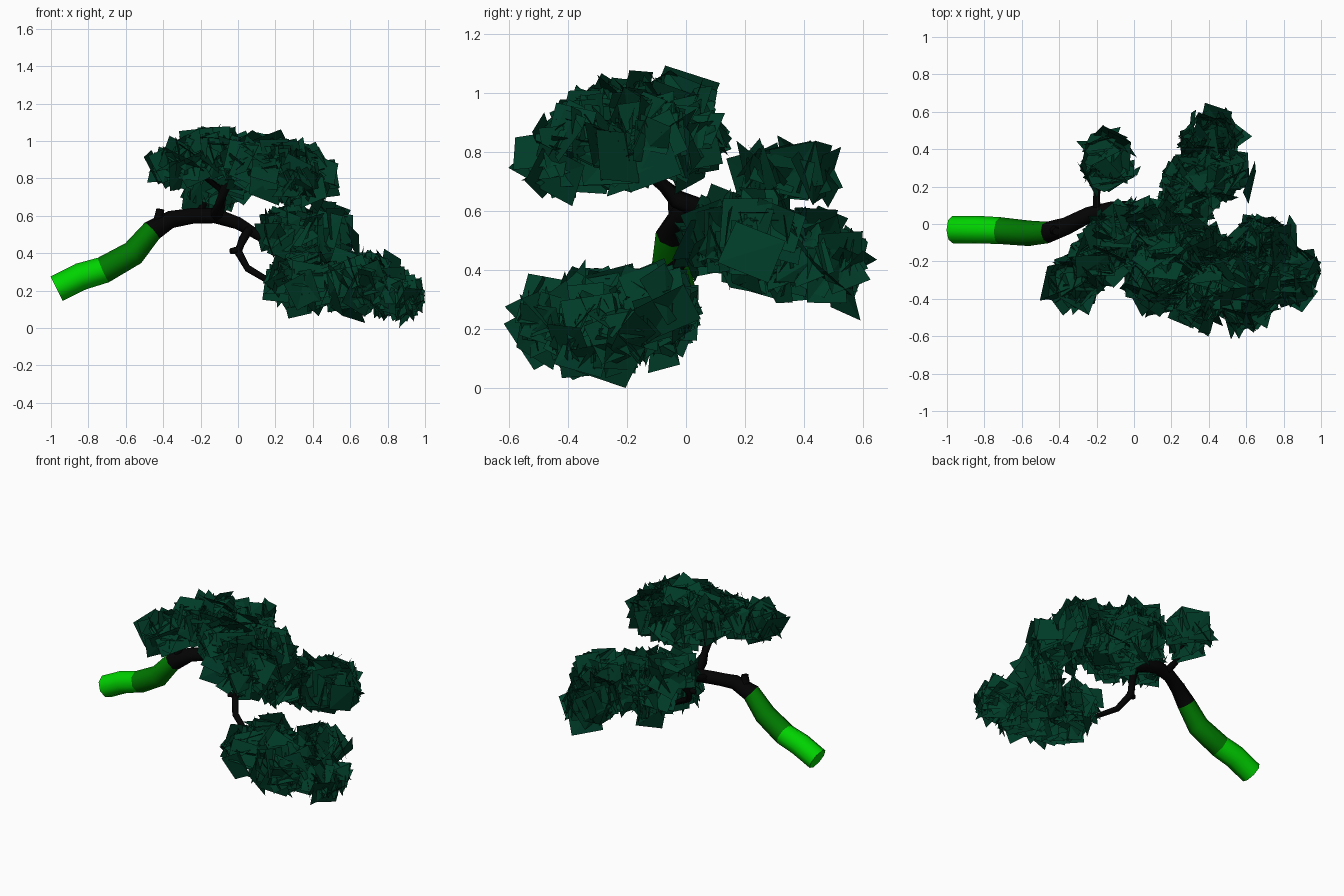
import bpy, bmesh, math, random
from mathutils import Vector

random.seed(4)
cube = bpy.data.objects.get("Cube")
if cube:
    bpy.data.objects.remove(cube)


def material(name, rgb):
    m = bpy.data.materials.new(name)
    m.use_nodes = True
    m.diffuse_color = (*rgb, 1)
    m.node_tree.nodes["Principled BSDF"].inputs["Base Color"].default_value = (*rgb, 1)
    return m


bright = material("bright green", (0.0, 0.65, 0.0))
mid = material("middle green", (0.0, 0.19, 0.0))
bark = material("black bark", (0.001, 0.001, 0.001))
leaf = material("dark leaf green", (0.0, 0.044, 0.021))


def finish(name, bm, mats):
    mesh = bpy.data.meshes.new(name)
    bm.to_mesh(mesh)
    bm.free()
    for m in mats:
        mesh.materials.append(m)
    obj = bpy.data.objects.new(name, mesh)
    bpy.context.collection.objects.link(obj)


def tube(name, path, mats, bands=(), sides=8):
    """Tapered tube through (x, y, z, radius); bands are ring indices where the colour changes."""
    bm = bmesh.new()
    pts = [Vector(p[:3]) for p in path]
    rings = []
    for i, p in enumerate(pts):
        t = (pts[min(i + 1, len(pts) - 1)] - pts[max(i - 1, 0)]).normalized()
        ref = Vector((0.3, 1, 0.2)) if abs(t.y) < 0.8 else Vector((1, 0, 0))
        u = t.cross(ref).normalized()
        v = t.cross(u)
        rings.append([bm.verts.new(p + path[i][3] * (u * math.cos(a) + v * math.sin(a)))
                      for a in (math.tau * k / sides for k in range(sides))])
    for i in range(len(rings) - 1):
        for k in range(sides):
            n = (k + 1) % sides
            f = bm.faces.new((rings[i][k], rings[i][n], rings[i + 1][n], rings[i + 1][k]))
            f.material_index = sum(i >= b for b in bands)
            f.smooth = True
    bm.faces.new(rings[0])
    bm.faces.new(rings[-1]).material_index = len(bands)
    bmesh.ops.recalc_face_normals(bm, faces=bm.faces)
    finish(name, bm, mats)


def foliage(name, lobes, density=1100):
    """Open-bottomed clump of folded leaf cards over several domed lobes."""
    bm = bmesh.new()
    for centre, (rx, ry, rz) in lobes:
        centre = Vector(centre)
        for _ in range(int(density * (rx * ry + rx * rz + ry * rz))):
            # directions cover the dome and its rim, leaving the underside hollow
            d = Vector([random.gauss(0, 1) for _ in range(3)])
            d.z = abs(d.z) - 0.35
            d.normalize()
            c = centre + Vector((d.x * rx, d.y * ry, d.z * rz)) * random.uniform(0.6, 1.0)
            # cards face outward and stand fairly upright
            n = Vector((d.x, d.y, d.z * 0.6)) + Vector([random.gauss(0, 0.35) for _ in range(3)])
            n.normalize()
            u = n.cross(Vector((0, 0, 1))).normalized()
            v = n.cross(u)
            roll = random.uniform(-0.5, 0.5)
            u, v = u * math.cos(roll) + v * math.sin(roll), v * math.cos(roll) - u * math.sin(roll)
            w, h = random.uniform(0.06, 0.1), random.uniform(0.06, 0.095)
            corners = []
            for su, sv in ((-1, -1), (1, -1), (1, 1), (-1, 1)):
                p = c + u * su * w + v * sv * h + n * random.uniform(-0.035, 0.035)
                p.z = max(p.z, 0)
                p.x = min(p.x, 1)
                corners.append(bm.verts.new(p))
            bm.faces.new(corners[:3])
            bm.faces.new((corners[0], corners[2], corners[3]))
    finish(name, bm, [leaf])


# Main limb: bright green butt, middle green, then bark
tube("main_limb", [
    (-0.97, -0.03, 0.21, 0.073), (-0.84, -0.03, 0.275, 0.074), (-0.72, -0.035, 0.31, 0.072),
    (-0.56, -0.05, 0.40, 0.068), (-0.46, -0.045, 0.52, 0.058), (-0.36, -0.01, 0.58, 0.047),
    (-0.24, 0.05, 0.60, 0.043), (-0.12, 0.08, 0.60, 0.042), (0.0, 0.09, 0.56, 0.035),
    (0.1, 0.1, 0.5, 0.028), (0.22, 0.12, 0.43, 0.024), (0.36, 0.2, 0.41, 0.015)],
    [bright, mid, bark], bands=(2, 4))

# Side branches and twigs
branches = {
    "upper_branch": [(-0.12, 0.07, 0.6, 0.035), (-0.1, -0.03, 0.64, 0.032),
                     (-0.08, -0.12, 0.73, 0.028), (0.0, -0.16, 0.88, 0.018)],
    "upper_left_twig": [(-0.09, -0.1, 0.74, 0.018), (-0.17, -0.24, 0.8, 0.016), (-0.28, -0.33, 0.86, 0.01)],
    "upper_right_twig": [(-0.08, -0.1, 0.75, 0.018), (0.12, -0.22, 0.8, 0.014), (0.32, -0.34, 0.78, 0.01)],
    "lower_branch": [(0.06, 0.09, 0.53, 0.025), (0.03, 0.02, 0.48, 0.025), (0.0, -0.03, 0.41, 0.023),
                     (0.05, -0.1, 0.32, 0.02), (0.2, -0.17, 0.23, 0.017),
                     (0.42, -0.23, 0.18, 0.014), (0.65, -0.28, 0.16, 0.01)],
    "lower_side_twig": [(0.35, -0.21, 0.19, 0.012), (0.45, -0.12, 0.16, 0.01), (0.48, -0.08, 0.2, 0.007)],
    "lower_stub": [(0.01, -0.03, 0.42, 0.02), (-0.04, -0.05, 0.41, 0.016)],
    "limb_twig": [(0.2, 0.11, 0.44, 0.016), (0.22, 0.03, 0.45, 0.012)],
    "back_branch": [(-0.2, 0.07, 0.6, 0.025), (-0.2, 0.16, 0.63, 0.02), (-0.16, 0.3, 0.7, 0.012)],
    "bark_stub": [(-0.43, -0.03, 0.55, 0.03), (-0.415, -0.04, 0.635, 0.022)],
}
for name, path in branches.items():
    tube(name, path, [bark], sides=6)

# Foliage clumps: each lobe is a centre and radii
foliage("upper_foliage", [
    ((-0.33, -0.31, 0.85), (0.11, 0.09, 0.11)),
    ((-0.2, -0.2, 0.9), (0.12, 0.1, 0.13)),
    ((-0.08, -0.08, 0.9), (0.16, 0.15, 0.13)),
    ((0.06, 0.0, 0.83), (0.15, 0.1, 0.13)),
    ((0.14, -0.24, 0.85), (0.18, 0.22, 0.15)),
    ((0.3, -0.12, 0.83), (0.13, 0.11, 0.12)),
    ((0.35, -0.34, 0.76), (0.13, 0.18, 0.14))])
foliage("lower_foliage", [
    ((0.34, -0.27, 0.23), (0.15, 0.25, 0.14)),
    ((0.6, -0.32, 0.2), (0.18, 0.24, 0.15)),
    ((0.7, -0.1, 0.25), (0.14, 0.11, 0.11)),
    ((0.85, -0.28, 0.15), (0.1, 0.13, 0.12))])
foliage("back_foliage", [
    ((0.28, 0.12, 0.5), (0.13, 0.11, 0.1)),
    ((0.4, 0.25, 0.47), (0.2, 0.16, 0.15)),
    ((0.41, 0.44, 0.42), (0.14, 0.13, 0.14))])
foliage("small_back_foliage", [((-0.15, 0.34, 0.72), (0.13, 0.14, 0.06))], density=900)
